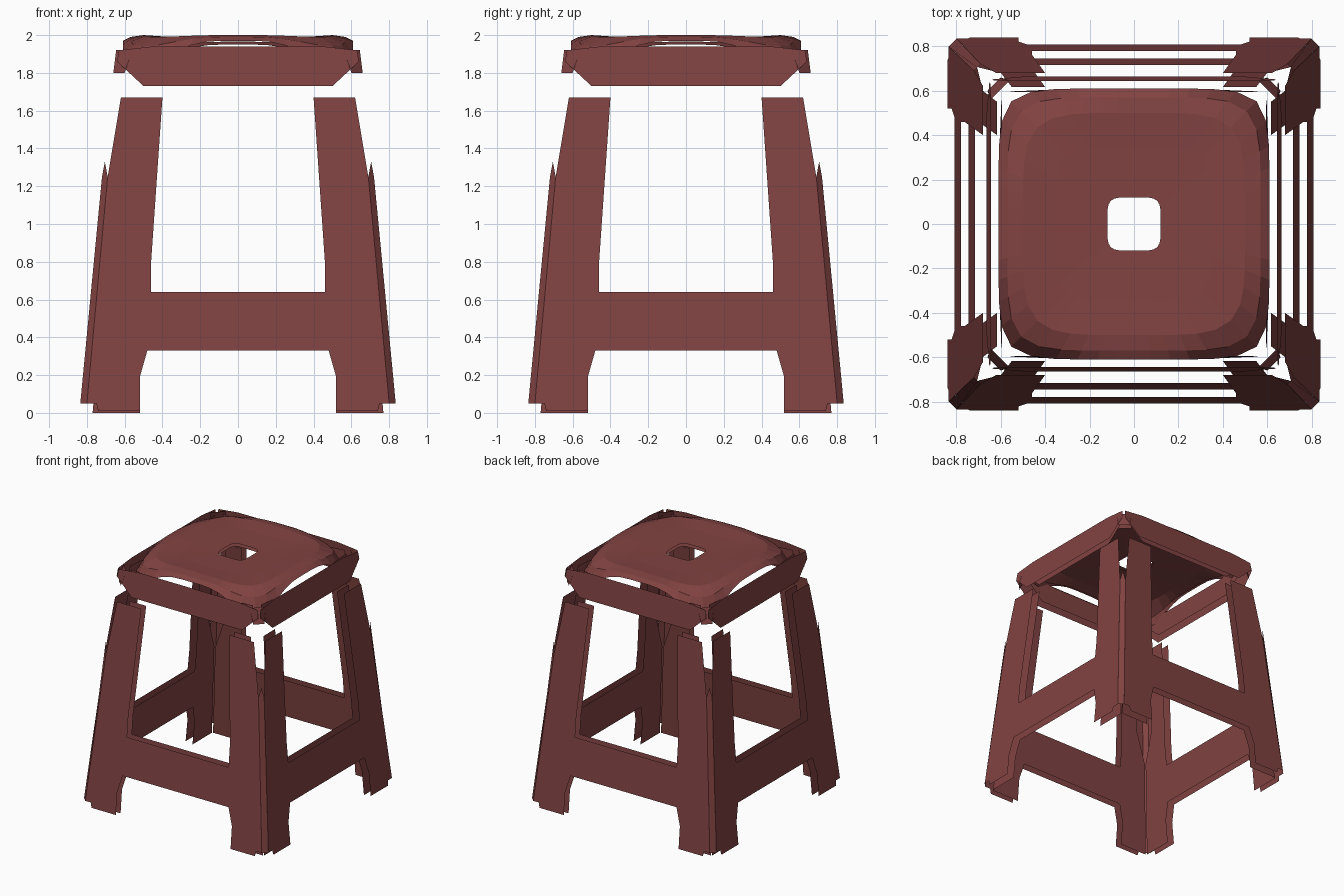
import bpy
import bmesh
import math
from mathutils import Matrix

cube = bpy.data.objects.get("Cube")
if cube:
    bpy.data.objects.remove(cube, do_unlink=True)

# Dull red plastic
COLOR = (0.22, 0.056, 0.054, 1.0)
plastic = bpy.data.materials.new("red_plastic")
plastic.use_nodes = True
plastic.diffuse_color = COLOR
bsdf = plastic.node_tree.nodes["Principled BSDF"]
bsdf.inputs["Base Color"].default_value = COLOR
bsdf.inputs["Roughness"].default_value = 0.6


def finish(name, bm):
    mesh = bpy.data.meshes.new(name)
    bm.to_mesh(mesh)
    bm.free()
    mesh.materials.append(plastic)
    obj = bpy.data.objects.new(name, mesh)
    bpy.context.collection.objects.link(obj)
    return obj


def sheet(name, points, turn, flip=False):
    """One flat panel, turned about z to its side of the stool."""
    bm = bmesh.new()
    face = bm.faces.new([bm.verts.new(p) for p in points])
    if flip:
        face.normal_flip()
    bmesh.ops.transform(bm, matrix=Matrix.Rotation(turn, 4, "Z"), verts=bm.verts)
    return finish(name, bm)


def mirrored(half):
    """Close a right-hand outline with its mirror image."""
    return half + [(-x, z) for x, z in reversed(half)]


def leaning(outline, base, slope):
    return [(x, slope * z - base, z) for x, z in outline]


# Legs and rail share one A-shaped outline per side
SLOPE = 0.096
opening = [(0.40, 1.67), (0.46, 0.80), (0.46, 0.64)]
foot = [(0.48, 0.33), (0.52, 0.19)]
outer_half = foot + [(0.52, 0.01), (0.74, 0.01), (0.75, 0.05), (0.80, 0.05),
                     (0.69, 1.25), (0.62, 1.67)] + opening
inner_half = foot + [(0.52, 0.0), (0.77, 0.0), (0.70, 0.75),
                     (0.60, 1.0), (0.55, 1.67)] + opening

# Apron outlines, cut back at the corners
apron_half = [(0.50, 1.73), (0.64, 1.86), (0.63, 1.92), (0.45, 1.94)]
lining_half = [(0.42, 1.74), (0.56, 1.86), (0.55, 1.92), (0.30, 1.90)]

for i, side in enumerate(("front", "left", "back", "right")):
    turn = i * math.pi / 2
    sheet(side + "_outer_frame", leaning(mirrored(outer_half), 0.84, SLOPE), turn)
    sheet(side + "_inner_frame", leaning(mirrored(inner_half), 0.777, SLOPE), turn, True)
    sheet(side + "_apron", leaning(mirrored(apron_half), 0.83, SLOPE), turn)
    sheet(side + "_apron_lining", leaning(mirrored(lining_half), 0.69, 0.05), turn, True)

    # Chamfered leg corner, tapering to a point below the open slit
    sheet(side + "_leg_corner", [
        (0.80, -0.835, 0.05), (0.835, -0.80, 0.05), (0.72, -0.69, 1.25),
        (0.705, -0.705, 1.33), (0.69, -0.72, 1.25)], turn)


def rounded_square(half, power, z, droop, count=48):
    """Ring whose corners hang below its edge middles."""
    ring = []
    for k in range(count):
        a = math.tau * k / count
        c, s = math.cos(a), math.sin(a)
        r = half / (abs(c) ** power + abs(s) ** power) ** (1 / power)
        ring.append((r * c, r * s, z - droop * abs(math.sin(2 * a)) ** 5))
    return ring


def seat_sheet(name, rings, flip=False):
    bm = bmesh.new()
    loops = [[bm.verts.new(p) for p in rounded_square(*ring)] for ring in rings]
    for a, b in zip(loops, loops[1:]):
        for k in range(len(a)):
            n = (k + 1) % len(a)
            bm.faces.new((a[k], b[k], b[n], a[n]))
    if flip:
        bmesh.ops.reverse_faces(bm, faces=bm.faces[:])
    return finish(name, bm)


# Seat shell with a hole in the middle, plus its underside
seat_sheet("seat_top", [(0.12, 5, 1.985, 0), (0.35, 5, 1.99, 0),
                        (0.50, 5, 2.0, 0.01), (0.57, 6, 1.99, 0.05),
                        (0.61, 7, 1.97, 0.14)])
seat_sheet("seat_underside", [(0.12, 5, 1.96, 0), (0.48, 5, 1.965, 0.01),
                              (0.57, 6, 1.95, 0.08)], True)

# Rolled seat corners between the top and the aprons
for i, side in enumerate(("front_left", "back_left", "back_right", "front_right")):
    sheet(side + "_seat_corner", [
        (0.56, -0.645, 1.92), (0.645, -0.56, 1.92),
        (0.66, -0.60, 1.80), (0.60, -0.66, 1.80)], i * math.pi / 2, True)
